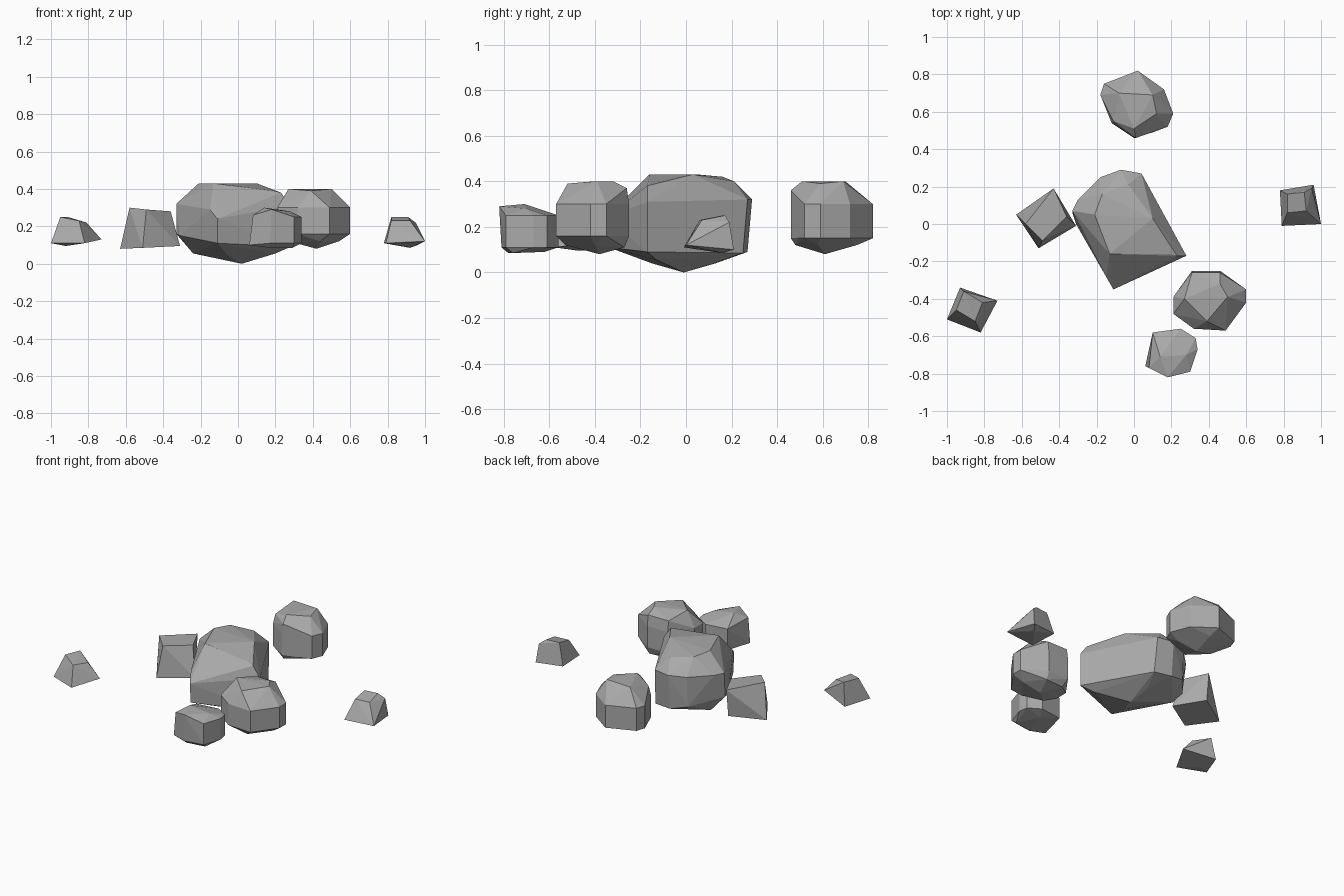
import bpy
import bmesh
import math

# Start clean
default_cube = bpy.data.objects.get("Cube")
if default_cube:
    bpy.data.objects.remove(default_cube, do_unlink=True)

# Single stone colour
stone_grey = bpy.data.materials.new("stone_grey")
stone_grey.use_nodes = True
colour = (0.4, 0.4, 0.4, 1)
stone_grey.diffuse_color = colour
shader = next(n for n in stone_grey.node_tree.nodes if n.type == "BSDF_PRINCIPLED")
shader.inputs["Base Color"].default_value = colour
shader.inputs["Roughness"].default_value = 0.9

UNIT = 0.01  # points are written in hundredths


def rock(name, base, crown, outline=(), wall=()):
    """Chiselled boulder: hull around base points, crown points and an
    optional outline that stands upright between the wall heights."""
    points = list(base) + list(crown)
    for height in wall:
        points += [(x, y, height) for x, y in outline]

    bm = bmesh.new()
    for point in points:
        bm.verts.new([value * UNIT for value in point])
    hull = bmesh.ops.convex_hull(bm, input=bm.verts[:])
    leftovers = {v for key in ("geom_interior", "geom_unused")
                 for v in hull[key]
                 if isinstance(v, bmesh.types.BMVert) and not v.link_faces}
    bmesh.ops.delete(bm, geom=list(leftovers), context="VERTS")

    # Merge nearly coplanar triangles into broad facets
    bmesh.ops.dissolve_limit(bm, angle_limit=math.radians(4),
                             verts=bm.verts[:], edges=bm.edges[:])
    bmesh.ops.recalc_face_normals(bm, faces=bm.faces[:])

    mesh = bpy.data.meshes.new(name)
    bm.to_mesh(mesh)
    bm.free()
    mesh.materials.append(stone_grey)
    stone = bpy.data.objects.new(name, mesh)
    bpy.context.collection.objects.link(stone)
    return stone


# Large central boulder with a sloping front and keeled underside
rock("central_boulder",
     base=[(2, -1, 0), (-24, 8, 5.5), (20, -13, 5.5), (0, 13, 4), (-5, -15, 4),
           (-33, 6, 16), (-31, 0, 15), (-11, -34, 11), (28, -17, 9),
           (5, 25, 8.5), (-7, 27, 9), (-18, 24, 12)],
     crown=[(-33, 7, 32), (-30, 13, 32), (-18, 25, 32), (-7, 29, 32),
            (4, 27, 32), (28, -17, 31), (23, -17, 38), (-11, -35, 24),
            (-15, -28, 29), (-13, -16, 43), (19, -16, 39), (-17, 16, 42),
            (-3, 21, 40), (10, 3, 43), (-21, 5, 43)])

# Two rounded boulders with upright walls
rock("right_boulder",
     outline=[(21, -48), (21, -39), (31, -25), (46, -25), (60, -35),
              (60, -42), (49, -57), (32, -56), (24, -50)],
     wall=(16, 30),
     base=[(42, -38, 8), (33, -28, 11), (46, -27, 11), (54, -40, 12),
           (44, -53, 12), (31, -48, 11)],
     crown=[(27, -40, 40), (39, -52, 39), (50, -39, 40), (46, -32, 40),
            (31, -26, 37), (46, -26, 37)])

rock("back_boulder",
     outline=[(-18, 69), (-16, 75), (2, 82), (16, 72), (21, 59),
              (18, 52), (10, 49), (0, 46), (-12, 54)],
     wall=(15, 30),
     base=[(2, 61, 8), (-10, 60, 11), (0, 48, 12), (14, 58, 12), (3, 75, 12)],
     crown=[(-8, 70, 40), (0, 51, 40), (12, 59, 39), (10, 69, 40),
            (1, 46, 36), (-11, 55, 36)])

# Small faceted front stone
rock("front_stone",
     outline=[(33, -61), (34, -67), (30, -79), (17, -81), (10, -58), (25, -56)],
     wall=(11, 25),
     base=[(6, -76, 10), (17, -78, 8.5), (29, -76, 8.5), (22, -62, 9)],
     crown=[(8, -77, 26), (18, -82, 29), (14, -71, 30), (28, -70, 28)])

# Three small tapered stones
rock("left_stone",
     base=[(-63, 5, 8), (-43, 17, 10), (-31, -1, 9.5), (-51, -13, 8.5)],
     crown=[(-58, 0, 30), (-43, 19, 28), (-36, 4, 28), (-49, -9, 29)])

rock("far_left_pebble",
     base=[(-100, -51, 11), (-93, -34, 10), (-73, -41, 13), (-82, -58, 11),
           (-92, -47, 9.5)],
     crown=[(-95, -46, 25), (-91, -36, 25), (-81, -42, 22), (-85, -52, 23)])

rock("far_right_pebble",
     base=[(78, 18, 11), (96, 21, 10), (100, 0, 12), (79, -1, 11), (92, 16, 8.5)],
     crown=[(82, 16, 25), (91, 17, 25), (95, 19, 22), (92, 7, 23), (82, 6, 23)])
